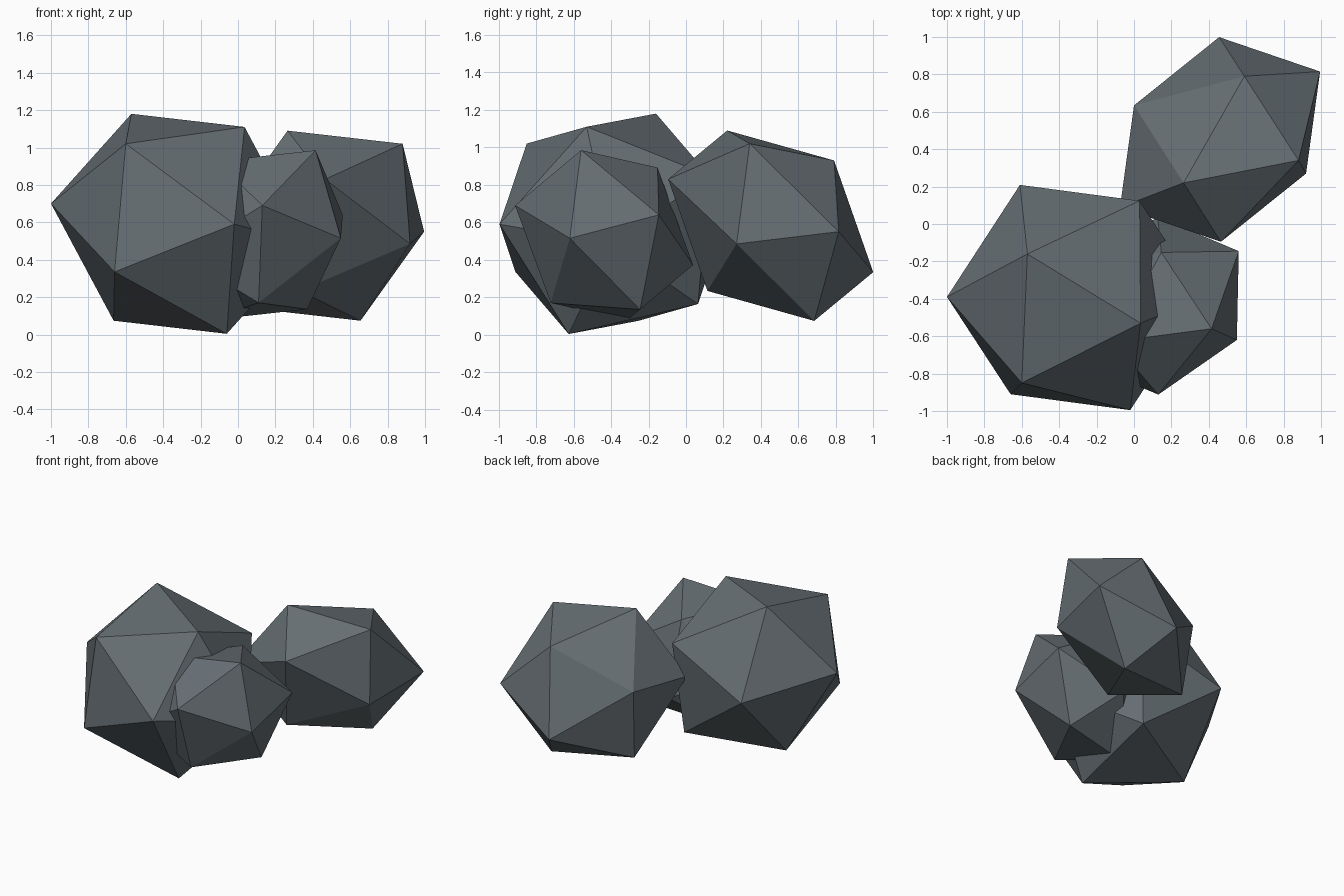
import bpy
import bmesh
from mathutils import Vector

cube = bpy.data.objects.get("Cube")
if cube:
    bpy.data.objects.remove(cube, do_unlink=True)

# Slate material shared by every boulder
slate = bpy.data.materials.new("slate_grey")
slate.use_nodes = True
colour = (0.13, 0.155, 0.17, 1.0)
slate.diffuse_color = colour
bsdf = slate.node_tree.nodes["Principled BSDF"]
bsdf.inputs["Base Color"].default_value = colour
bsdf.inputs["Roughness"].default_value = 0.9


def boulder(name, centre, corners):
    """Twenty-sided boulder: six corners, each mirrored through the centre."""
    centre = Vector(centre)
    bm = bmesh.new()
    for corner in corners:
        offset = Vector(corner) - centre
        bm.verts.new(offset)
        bm.verts.new(-offset)
    bmesh.ops.convex_hull(bm, input=bm.verts[:])
    bmesh.ops.recalc_face_normals(bm, faces=bm.faces[:])
    mesh = bpy.data.meshes.new(name)
    bm.to_mesh(mesh)
    bm.free()
    mesh.materials.append(slate)
    rock = bpy.data.objects.new(name, mesh)
    rock.location = centre
    bpy.context.collection.objects.link(rock)
    return rock


# Largest boulder, front right
boulder("large_boulder", (-0.315, -0.393, 0.592), [
    (-0.57, -0.16, 1.18),
    (0.035, -0.53, 1.11),
    (-0.6, -0.85, 1.02),
    (-1, -0.39, 0.7),
    (-0.02, -0.995, 0.59),
    (-0.66, -0.91, 0.335),
])

# Second boulder, back left
boulder("rear_boulder", (0.46, 0.452, 0.582), [
    (0.265, 0.22, 1.09),
    (0.88, 0.34, 1.02),
    (0.59, 0.79, 0.93),
    (0.995, 0.815, 0.55),
    (0.92, 0.27, 0.485),
    (0.465, -0.095, 0.83),
])

# Small boulder leaning into the largest one
boulder("small_boulder", (0.128, -0.437, 0.531), [
    (0.415, -0.56, 0.985),
    (0.13, -0.912, 0.69),
    (0.55, -0.62, 0.515),
    (0.56, -0.145, 0.64),
    (0.11, -0.722, 0.17),
    (0.37, -0.245, 0.135),
])
